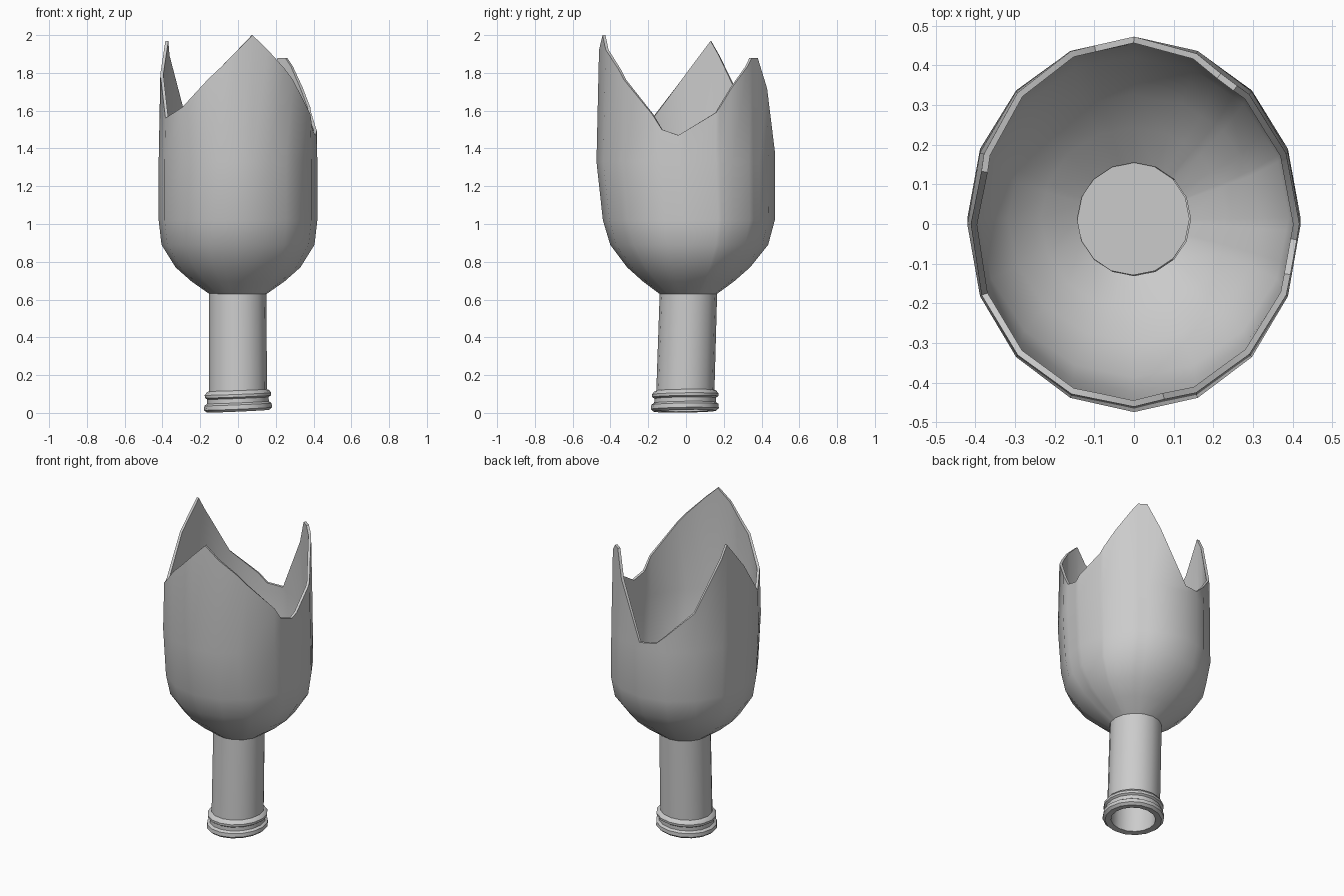
import bpy, math

if "Cube" in bpy.data.objects:
    bpy.data.objects.remove(bpy.data.objects["Cube"])

glass = bpy.data.materials.new("pale_grey")
glass.diffuse_color = (0.6, 0.6, 0.6, 1)
glass.use_nodes = True
glass.node_tree.nodes["Principled BSDF"].inputs["Base Color"].default_value = glass.diffuse_color
STEP = 22.5  # sixteen-sided body


def unit(t):
    """Point on a regular sixteen-sided outline at angle t (degrees)."""
    k = math.floor(t / STEP)
    f = t / STEP - k
    a, b = math.radians(k * STEP), math.radians((k + 1) * STEP)
    return (math.cos(a) * (1 - f) + math.cos(b) * f,
            math.sin(a) * (1 - f) + math.sin(b) * f)


def make_rings(name, rings, cap=None):
    """Skin a list of closed rings; cap optionally fills one ring."""
    n = len(rings[0])
    verts = [v for r in rings for v in r]
    faces = [(i * n + j, i * n + (j + 1) % n, (i + 1) * n + (j + 1) % n, (i + 1) * n + j)
             for i in range(len(rings) - 1) for j in range(n)]
    if cap is not None:
        faces.append([cap * n + j for j in range(n)])
    me = bpy.data.meshes.new(name)
    me.from_pydata(verts, [], faces)
    me.materials.append(glass)
    ob = bpy.data.objects.new(name, me)
    bpy.context.collection.objects.link(ob)
    return ob


def smooth(ob):
    bpy.ops.object.select_all(action='DESELECT')
    bpy.context.view_layer.objects.active = ob
    ob.select_set(True)
    bpy.ops.object.shade_smooth_by_angle(angle=math.radians(32))


# Jagged rim: (angle, height) corners
RIM = [(-16, 1.50), (-5, 1.47), (20, 1.59), (32, 1.72), (50, 1.88), (57, 1.88),
       (90, 1.37), (104, 1.38), (135, 1.58), (163, 1.97), (202.5, 1.56),
       (225, 1.62), (257, 1.83), (281, 2.0), (308, 1.82), (337.5, 1.58), (344, 1.50)]


def rim_height(t):
    for (a, za), (b, zb) in zip(RIM, RIM[1:]):
        if a <= t <= b:
            return za + (zb - za) * (t - a) / (b - a)


# Bowl: half width in x, half width in y, centre y, height
ROWS = [(.152, .152, .012, .63), (.245, .24, .013, .695), (.33, .325, .014, .77),
        (.405, .418, .017, .89), (.42, .455, .015, 1.02), (.42, .473, -.001, 1.33)]
angles = sorted({a for a, _ in RIM[:-1]} | {k * STEP for k in range(16)})
rings = [[(rx * unit(t)[0], cy + ry * unit(t)[1], z) for t in angles]
         for rx, ry, cy, z in ROWS]
top = []
for t in angles:
    z = rim_height(t)
    s = 1 - 0.03 * (z - 1.33) / 0.67      # slight inward taper
    top.append((.42 * s * unit(t)[0], .473 * s * unit(t)[1], z))
rings.append(top)
bowl = make_rings("broken_bowl", rings)
mod = bowl.modifiers.new("wall", 'SOLIDIFY')
mod.thickness = 0.016
mod.offset = -1
bpy.context.view_layer.objects.active = bowl
bpy.ops.object.modifier_apply(modifier="wall")
smooth(bowl)

# Neck with lip and collar: slightly leaning, hollow from below, closed at the top
NECK = [(.142, .632), (.13, .012), (.165, .009), (.18, .022), (.178, .045), (.163, .055),
        (.163, .078), (.175, .086), (.176, .10), (.165, .115), (.154, .12), (.152, .64)]
rings = []
for r, z in NECK:
    f = min(z / 0.63, 1)
    ring = []
    for k in range(16):
        x, y = (r * c for c in unit(k * STEP))
        ring.append((x - .002 * f, y - .007 + .02 * f,
                     z + (1 - f) * (.045 * x + .015 * y)))
    rings.append(ring)
neck = make_rings("neck", rings, cap=0)
smooth(neck)
